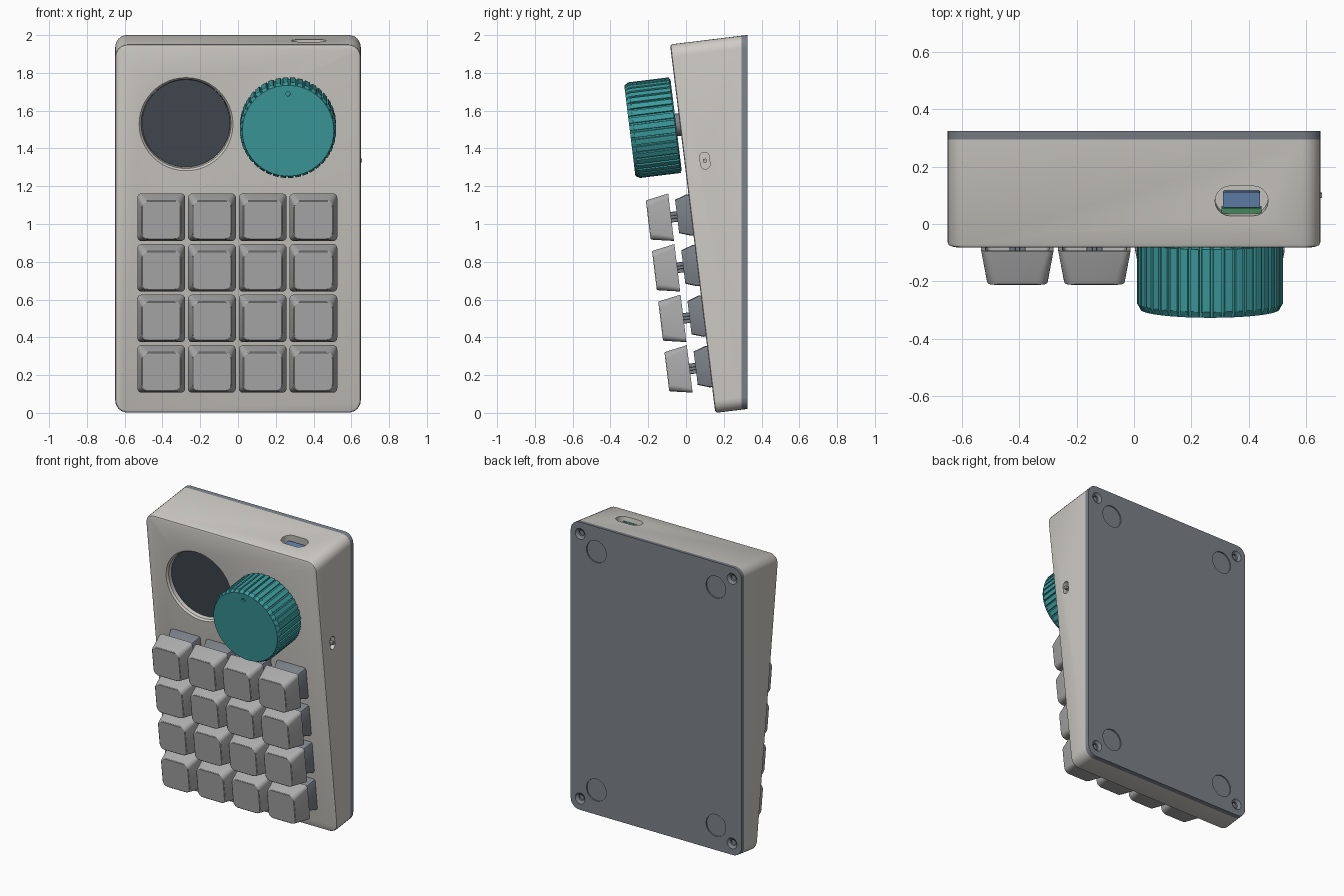
import bpy, bmesh
from math import sin, cos, pi, radians
from mathutils import Matrix, Vector

if "Cube" in bpy.data.objects:
    bpy.data.objects.remove(bpy.data.objects["Cube"])

# Tilted frame of the front panel: local x = right, y = up the panel, z = out of it
A = radians(7)
S, C = sin(A), cos(A)
PANEL = Matrix(((1, 0, 0, 0), (0, -S, -C, 0.155), (0, C, -S, 0), (0, 0, 0, 1)))
LENGTH, WIDTH, BACK, PLATE = 1.965, 1.3, 0.325, 0.03


def material(name, rgb):
    m = bpy.data.materials.new(name)
    m.diffuse_color = (*rgb, 1)
    m.use_nodes = True
    m.node_tree.nodes["Principled BSDF"].inputs["Base Color"].default_value = m.diffuse_color
    return m


SHELL = material("warm_grey", (0.62, 0.60, 0.56))
KEY = material("key_grey", (0.42, 0.42, 0.42))
SLATE = material("slate", (0.20, 0.22, 0.25))
DARK = material("screen_dark", (0.055, 0.07, 0.085))
TEAL = material("teal", (0.045, 0.33, 0.34))
BLUE = material("port_blue", (0.12, 0.22, 0.42))
GREEN = material("board_green", (0.06, 0.28, 0.12))


def move(x, y, z):
    return Matrix.Translation((x, y, z))


def rrect(w, h, r, z, seg=5, cx=0, cy=0):
    """Rounded rectangle ring at height z."""
    pts = []
    for k, (sx, sy) in enumerate(((1, 1), (-1, 1), (-1, -1), (1, -1))):
        for i in range(seg + 1):
            a = pi / 2 * (k + i / seg)
            pts.append(Vector((cx + sx * (w / 2 - r) + r * cos(a),
                               cy + sy * (h / 2 - r) + r * sin(a), z)))
    return pts


def circle(r, z, n=48):
    return [Vector((r * cos(2 * pi * i / n), r * sin(2 * pi * i / n), z)) for i in range(n)]


def loft(bm, rings, mat):
    """Skin a stack of equal rings and cap both ends."""
    loops = [[bm.verts.new(mat @ p) for p in ring] for ring in rings]
    n = len(loops[0])
    for a, b in zip(loops, loops[1:]):
        for i in range(n):
            bm.faces.new((a[i], a[(i + 1) % n], b[(i + 1) % n], b[i]))
    bm.faces.new(loops[0])
    bm.faces.new(loops[-1])


def slice_y(bm, y, keep_front):
    """Cut with a vertical plane and close the cut."""
    cut = bmesh.ops.bisect_plane(bm, geom=bm.verts[:] + bm.edges[:] + bm.faces[:],
                                 plane_co=(0, y, 0), plane_no=(0, 1, 0),
                                 clear_outer=keep_front, clear_inner=not keep_front)
    edges = [e for e in cut["geom_cut"] if isinstance(e, bmesh.types.BMEdge)]
    bmesh.ops.contextual_create(bm, geom=edges)


def finish(bm, name, mat=None, cutter=None):
    bmesh.ops.recalc_face_normals(bm, faces=bm.faces[:])
    me = bpy.data.meshes.new(name)
    bm.to_mesh(me)
    bm.free()
    if mat:
        me.materials.append(mat)
    ob = bpy.data.objects.new(name, me)
    bpy.context.collection.objects.link(ob)
    bpy.ops.object.select_all(action='DESELECT')
    ob.select_set(True)
    bpy.context.view_layer.objects.active = ob
    if cutter:
        mod = ob.modifiers.new("cut", 'BOOLEAN')
        mod.operation, mod.solver, mod.object = 'DIFFERENCE', 'EXACT', cutter
        bpy.ops.object.modifier_apply(modifier=mod.name)
        bpy.data.objects.remove(cutter)
    if mat:
        bpy.ops.object.shade_smooth_by_angle(angle=radians(28))
    else:
        ob.hide_render = True
    return ob


def part(name, rings, frame, mat, cutter=None):
    bm = bmesh.new()
    loft(bm, rings, frame)
    return finish(bm, name, mat, cutter)


# Frames for the features
SCREEN = PANEL @ move(-0.275, 1.54, 0)
KNOB = PANEL @ move(0.265, 1.538, 0)
PORT = PANEL @ move(0.375, LENGTH, -0.166) @ Matrix.Rotation(-pi / 2, 4, 'X')
SLIDER = PANEL @ move(WIDTH / 2, 1.332, -0.108) @ Matrix.Rotation(pi / 2, 4, 'Y')

# Case: wedge with openings for screen, port and slide switch
bm = bmesh.new()
loft(bm, [circle(0.234, -0.05), circle(0.238, -0.012), circle(0.252, 0.004)], SCREEN)
loft(bm, [rrect(0.185, 0.105, 0.052, z) for z in (-0.08, 0.05)], PORT)
loft(bm, [rrect(0.05, 0.09, 0.0249, z) for z in (-0.03, 0.05)], SLIDER)
cutter = finish(bm, "case_cutter")


def outline(inset, z):
    return rrect(WIDTH - 2 * inset, LENGTH - 2 * inset, 0.065 - inset, z, 6, 0, LENGTH / 2)


bm = bmesh.new()
loft(bm, [outline(0.014, 0), outline(0.004, -0.004), outline(0, -0.014), outline(0, -0.6)], PANEL)
slice_y(bm, BACK - PLATE, True)
finish(bm, "case", SHELL, cutter)

# Back plate with countersunk screw holes and round foot recesses
bm = bmesh.new()
for sx in (-1, 1):
    for sz in (-1, 1):
        turn = Matrix.Rotation(-pi / 2, 4, 'X')
        loft(bm, [circle(0.02, -0.026, 24), circle(0.02, -0.014, 24), circle(0.04, 0.002, 24)],
             move(sx * 0.578, BACK, 1.01 + sz * 0.91) @ turn)
        loft(bm, [circle(0.075, -0.008), circle(0.075, 0.01)],
             move(sx * 0.455, BACK, 1.01 + sz * 0.82) @ turn)
cutter = finish(bm, "plate_cutter")
bm = bmesh.new()
loft(bm, [outline(0, 0), outline(0, -0.6)], PANEL)
slice_y(bm, BACK - PLATE, False)
slice_y(bm, BACK, True)
finish(bm, "back_plate", SLATE, cutter)

# Round screen, port connector with board, slide switch lever
part("screen", [circle(0.2335, -0.049), circle(0.2335, -0.035)], SCREEN, DARK)
part("port_connector", [rrect(0.13, 0.055, 0.008, z) for z in (-0.079, -0.03)], PORT, BLUE)
part("port_board", [rrect(0.14, 0.018, 0.002, z, 2, 0, -0.038) for z in (-0.079, -0.03)],
     PORT, GREEN)
part("switch_lever", [rrect(0.018, 0.02, 0.002, z, 2) for z in (-0.03, 0.006)], SLIDER, KEY)

# Ribbed knob with a pointer dimple, on a short shaft
RIBS = 40


def ribbed(outer, inner, z):
    pts = []
    for i in range(RIBS):
        for f, r in ((0.0, outer), (0.35, outer), (0.7, outer), (0.75, inner), (0.95, inner)):
            a = 2 * pi * (i + f) / RIBS
            pts.append(Vector((r * cos(a), r * sin(a), z)))
    return pts


dimple = part("dimple_cutter", [circle(0.012, z, 16) for z in (0.255, 0.28)],
              KNOB @ move(0, 0.196, 0), None)
part("knob", [ribbed(0.243, 0.243, 0.02), ribbed(0.248, 0.243, 0.026), ribbed(0.255, 0.246, 0.026),
              ribbed(0.255, 0.246, 0.245), ribbed(0.25, 0.245, 0.252), ribbed(0.242, 0.242, 0.267)],
     KNOB, TEAL, dimple)
part("knob_shaft", [circle(0.06, -0.01, 24), circle(0.06, 0.03, 24)], KNOB, SLATE)

# Sixteen keys: tapered housing, cross stem and hollow cap
for row in range(4):
    for col in range(4):
        at = PANEL @ move(-0.4065 + 0.2685 * col, 0.2475 + 0.2697 * row, 0)
        tag = f"_{row + 1}_{col + 1}"
        part("key_housing" + tag, [rrect(0.22, 0.22, 0.012, -0.01, 2), rrect(0.22, 0.22, 0.012, 0.012, 2),
                                   rrect(0.178, 0.178, 0.012, 0.074, 2)], at, SLATE)
        bm = bmesh.new()
        for w, h in ((0.056, 0.018), (0.018, 0.056)):
            loft(bm, [rrect(w, h, 0.002, z, 1) for z in (0.06, 0.2)], at)
        finish(bm, "key_stem" + tag, SLATE)
        part("key_cap" + tag, [rrect(0.17, 0.17, 0.02, 0.198), rrect(0.222, 0.222, 0.015, 0.106),
                               rrect(0.253, 0.253, 0.022, 0.106), rrect(0.212, 0.212, 0.036, 0.219),
                               rrect(0.208, 0.208, 0.036, 0.225), rrect(0.2, 0.2, 0.033, 0.228)],
             at, KEY)
